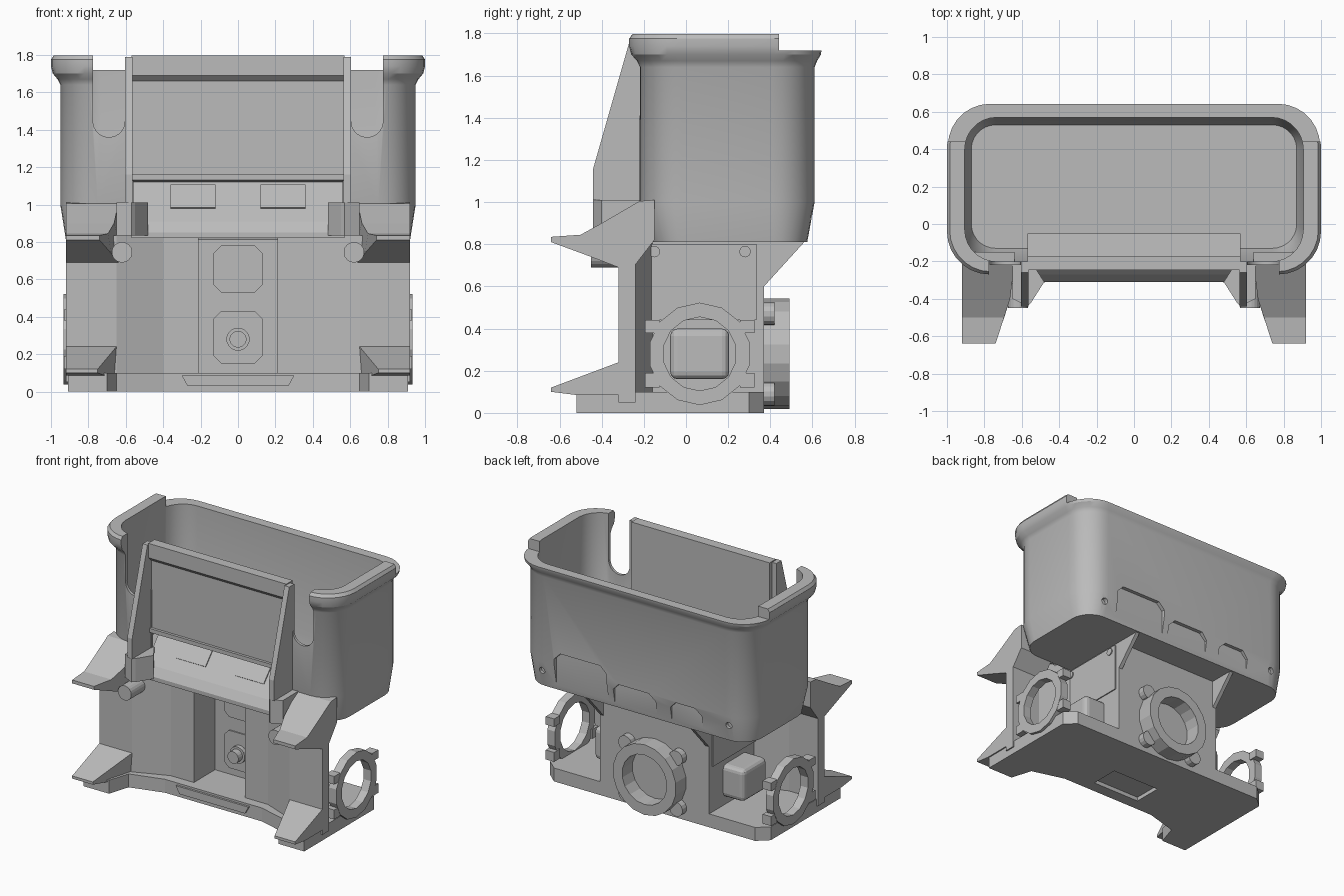
import bpy, bmesh, math
from mathutils import Vector, Matrix

cube = bpy.data.objects.get("Cube")
if cube:
    bpy.data.objects.remove(cube, do_unlink=True)

GREY = (0.5, 0.5, 0.5, 1)
mat = bpy.data.materials.new("plain_grey")
mat.use_nodes = True
mat.diffuse_color = GREY
mat.node_tree.nodes["Principled BSDF"].inputs["Base Color"].default_value = GREY


def finish(name, bm, smooth=False):
    bmesh.ops.recalc_face_normals(bm, faces=bm.faces)
    me = bpy.data.meshes.new(name)
    bm.to_mesh(me)
    bm.free()
    me.materials.append(mat)
    ob = bpy.data.objects.new(name, me)
    bpy.context.collection.objects.link(ob)
    if smooth:
        bpy.ops.object.select_all(action='DESELECT')
        ob.select_set(True)
        bpy.context.view_layer.objects.active = ob
        bpy.ops.object.shade_smooth_by_angle(angle=math.radians(35))
    return ob


def prism(name, pts, axis, a, b, move=None):
    """Extrude a flat profile along an axis from a to b."""
    place = {'X': lambda p, t: (t, p[0], p[1]),
             'Y': lambda p, t: (p[0], t, p[1]),
             'Z': lambda p, t: (p[0], p[1], t)}[axis]
    bm = bmesh.new()
    lo = [bm.verts.new(place(p, a)) for p in pts]
    hi = [bm.verts.new(place(p, b)) for p in pts]
    bm.faces.new(lo)
    bm.faces.new(hi)
    for i in range(len(pts)):
        j = (i + 1) % len(pts)
        bm.faces.new((lo[i], lo[j], hi[j], hi[i]))
    if move:
        for v in bm.verts:
            move(v)
    return finish(name, bm)


def box(name, x, y, z):
    return prism(name, [(x[0], y[0]), (x[1], y[0]), (x[1], y[1]), (x[0], y[1])], 'Z', *z)


def circle(u, v, r, n):
    return [(u + r * math.cos(math.tau * (i + .5) / n),
             v + r * math.sin(math.tau * (i + .5) / n)) for i in range(n)]


def loft(name, rings, close, smooth=False):
    """Skin a list of equal loops; close joins last to first."""
    bm = bmesh.new()
    loops = [[bm.verts.new(p) for p in r] for r in rings]
    pairs = list(zip(loops, loops[1:]))
    if close:
        pairs.append((loops[-1], loops[0]))
    else:
        bm.faces.new(loops[0])
        bm.faces.new(loops[-1])
    n = len(loops[0])
    for a, b in pairs:
        for i in range(n):
            bm.faces.new((a[i], a[(i + 1) % n], b[(i + 1) % n], b[i]))
    return finish(name, bm, smooth)


def hoop(name, axis, u, v, outer, inner, a, b, n):
    place = (lambda p, t: (t, *p)) if axis == 'X' else (lambda p, t: (p[0], t, p[1]))
    spec = [(outer, a), (outer, b), (inner, b), (inner, a)]
    return loft(name, [[place(p, t) for p in circle(u, v, r, n)] for r, t in spec], True)


def cut(target, cutter):
    cutter.hide_render = True
    m = target.modifiers.new("cut", 'BOOLEAN')
    m.operation = 'DIFFERENCE'
    m.solver = 'EXACT'
    m.object = cutter
    bpy.context.view_layer.objects.active = target
    bpy.ops.object.modifier_apply(modifier=m.name)
    bpy.data.objects.remove(cutter, do_unlink=True)


def bevel(ob, width, segments=3):
    m = ob.modifiers.new("bevel", 'BEVEL')
    m.width = width
    m.segments = segments


def round_rect(hx, y0, y1, r, z, seg=7):
    pts = []
    for k, (cx, cy) in enumerate([(hx - r, y1 - r), (r - hx, y1 - r), (r - hx, y0 + r), (hx - r, y0 + r)]):
        for i in range(seg + 1):
            t = math.pi / 2 * (k + i / seg)
            pts.append((cx + r * math.cos(t), cy + r * math.sin(t), z))
    return pts


# Open tub with rolled rim
tub = loft("tub", [round_rect(*s) for s in [
    (.92, -.16, .575, .16, .81), (.95, -.22, .61, .2, 1.0), (.95, -.22, .61, .2, 1.64),
    (.965, -.235, .622, .21, 1.67), (.99, -.26, .64, .22, 1.70), (1.0, -.27, .645, .23, 1.74),
    (1.0, -.27, .645, .23, 1.775), (.985, -.255, .63, .22, 1.797),
    (.905, -.2, .57, .17, 1.797), (.905, -.2, .57, .17, 1.0), (.87, -.13, .53, .13, .85)]], False)
cut(tub, box("rim_step_cutter", (-1.2, 1.2), (.44, 1), (1.72, 2)))
cut(tub, box("slot_cutter", (-.775, .775), (-.5, -.1), (1.445, 2)))
cut(tub, box("opening_cutter", (-.56, .56), (-.5, -.08), (.84, 1.5)))
for s in (-1, 1):
    cut(tub, prism("slot_round_cutter", circle(s * .69, 1.445, .085, 24), 'Y', -.5, -.1))
    cut(tub, prism("screw_hole_cutter", circle(s * .77, .93, .024, 12), 'Y', .57, .8))
# Rear pockets
for x0, x1, top in [(.23, .66, 1.1), (-.17, .18, 1.0), (-.55, -.29, .99)]:
    c = .05
    cut(tub, prism("pocket_cutter", [(x0, .83), (x1, .83), (x1, top - c), (x1 - c, top),
                                     (x0 + c, top), (x0, top - c)], 'Y', .582, .8))
bpy.ops.object.select_all(action='DESELECT')
tub.select_set(True)
bpy.context.view_layer.objects.active = tub
bpy.ops.object.shade_smooth_by_angle(angle=math.radians(30))

# Front panel with top bar and sloping shelf underneath
prism("front_panel", [(-.31, .82), (-.31, .85), (-.27, .91), (-.08, 1.12), (-.235, 1.13),
                      (-.235, 1.16), (-.215, 1.16), (-.215, 1.66), (-.245, 1.69), (-.245, 1.797),
                      (-.17, 1.797), (-.17, 1.17), (-.05, 1.16), (-.05, 1.1), (-.2, .82)],
      'X', -.57, .57)
# Shelf covers, laid on the slope
for s in (-1, 1):
    slope = [(-.207, .98), (-.096, 1.103), (-.102, 1.108), (-.213, .985)]
    prism("shelf_cover", slope, 'X', s * .24 - .12, s * .24 + .12)

# Lower body: front wall, deep centre recess and rear column in one plan
half = [(.21, .03), (.21, -.22), (.4, -.22), (.65, -.32), (.92, -.32), (.92, -.24),
        (.68, -.24), (.45, -.16), (.45, .37)]
prism("lower_body", half + [(-x, y) for x, y in reversed(half)], 'Z', .05, .835)
half = [(.4, -.29), (.65, -.36), (.7, -.52), (.91, -.52), (.91, .3), (.83, .37)]
base = prism("base_plate", half + [(-x, y) for x, y in reversed(half)], 'Z', 0, .1)
cut(base, box("base_recess_cutter", (-.2, .2), (-.2, .02), (-.1, .03)))
prism("base_front_lip", [(-.27, .03), (.27, .03), (.3, .085), (-.3, .085)], 'Y', -.305, -.25)

# Centre recess plates and knob
def clipped(x, z0, z1, c):
    return [(-x + c, z0), (x - c, z0), (x, z0 + c), (x, z1 - c),
            (x - c, z1), (c - x, z1), (-x, z1 - c), (-x, z0 + c)]

prism("upper_recess_plate", clipped(.13, .53, .78, .04), 'Y', .021, .035)
prism("lower_recess_plate", clipped(.13, .15, .43, .04), 'Y', .021, .035)
prism("knob", circle(0, .28, .045, 16), 'Y', -.06, .03)
prism("knob_collar", circle(0, .28, .062, 16), 'Y', -.01, .03)

for s, side in ((1, "left"), (-1, "right")):
    def taper(v, s=s):
        # narrow the inner side toward the tip
        if abs(v.co.x) < .7 and v.co.y < -.33:
            v.co.x += s * .1 * (-.33 - v.co.y) / .31

    # Rib beside the front panel
    prism(side + "_rib", [(-.2, 1.79), (-.26, 1.79), (-.44, 1.16), (-.44, 1.01), (-.2, 1.01)],
          'X', s * .565, s * .605)
    prism(side + "_rib_block", [(s * .55, -.2), (s * .65, -.2), (s * .65, -.4), (s * .57, -.44),
                                (s * .55, -.42), (s * .48, -.31)], 'Z', .835, 1.01)
    # Upper and lower pointed arms
    prism(side + "_upper_arm", [(-.15, 1.01), (-.22, 1.005), (-.4, .9), (-.5, .845), (-.64, .835),
                                (-.64, .81), (-.45, .74), (-.32, .69), (-.25, .69), (-.15, .82)],
          'X', s * .64, s * .92, taper)
    prism(side + "_lower_arm", [(-.28, .24), (-.32, .24), (-.64, .12), (-.64, .1), (-.52, .085),
                                (-.28, .085)], 'X', s * .65, s * .92, taper)
    prism(side + "_peg", circle(s * .62, .745, .055, 20), 'Y', -.45, -.28)

    # Side ring with clips
    hoop(side + "_side_ring", 'X', .065, .28, .243, .175, s * .87, s * .932, 14)
    for t in (-1, 1):
        y = .065 + t * .225
        box(side + "_ring_clip", (s * .86, s * .93), (y - .035, y + .035), (.38, .44))
        box(side + "_ring_clip", (s * .86, s * .93), (y - .035, y + .035), (.12, .19))
    # Column side: rounded housing, cover plate, screws
    housing = box(side + "_housing", (s * .4, s * .62), (-.075, .205), (.16, .4))
    bevel(housing, .035)
    box(side + "_cover_plate", (s * .44, s * .458), (-.2, .335), (.44, .8))
    for y in (-.15, .28):
        prism(side + "_screw", circle(y, .765, .027, 14), 'X', s * .45, s * .466)
    # Rear gusset under the tub
    prism(side + "_gusset", [(.36, .6), (.37, .6), (.57, .82), (.36, .82)], 'X', s * .42, s * .45)
    for z in (.09, .47):
        prism(side + "_ring_ear", circle(s * .21, z, .055, 14), 'Y', .36, .42)

# Rear ring
hoop("rear_ring", 'Y', 0, .28, .262, .185, .36, .49, 18)
